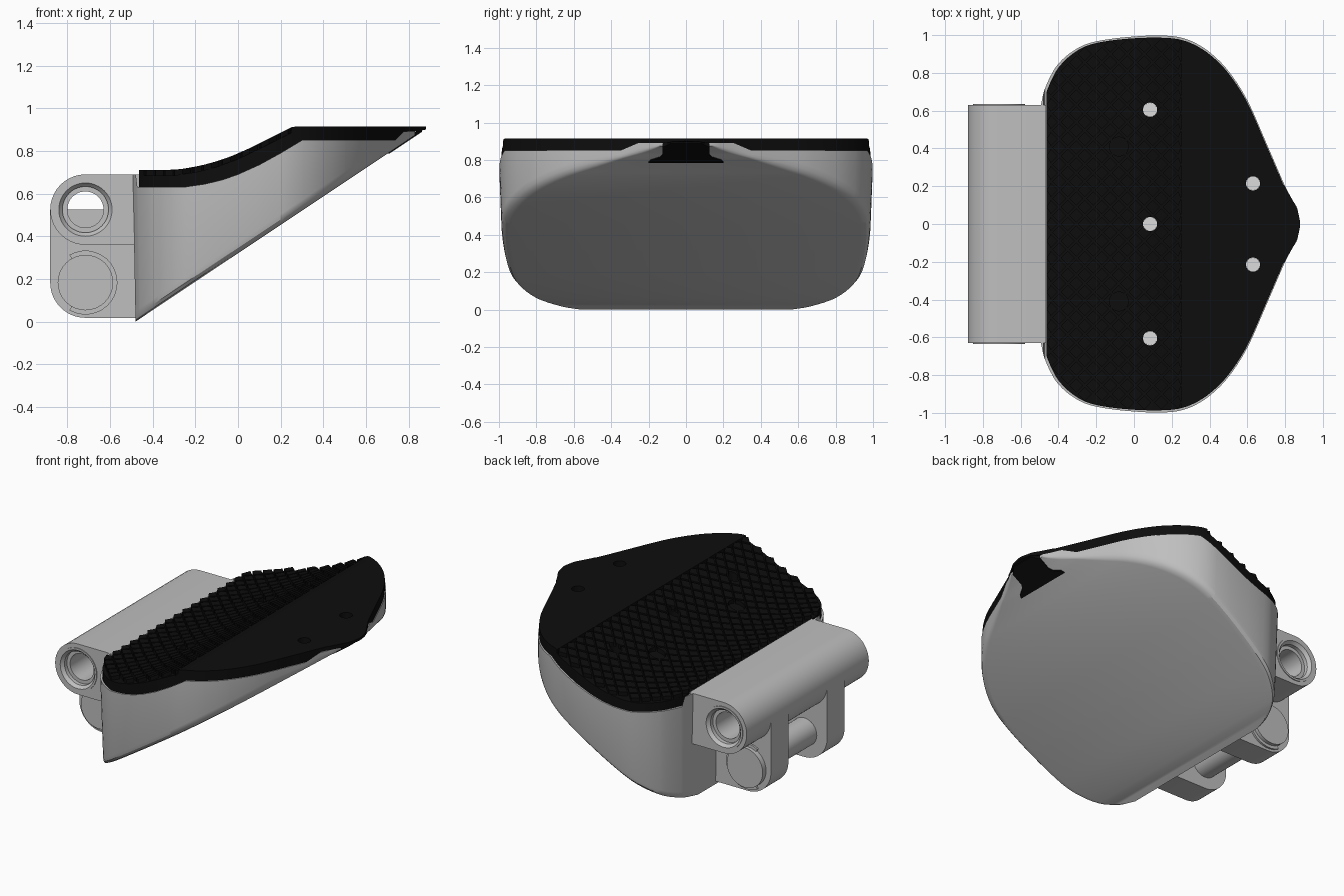
import bpy, bmesh, math
from mathutils import Matrix, Vector

if "Cube" in bpy.data.objects:
    bpy.data.objects.remove(bpy.data.objects["Cube"])


def material(name, v):
    m = bpy.data.materials.new(name)
    m.use_nodes = True
    m.diffuse_color = (v, v, v, 1)
    m.node_tree.nodes["Principled BSDF"].inputs["Base Color"].default_value = (v, v, v, 1)
    return m


GREY = material("light grey", 0.52)
PALE = material("pale grey", 0.72)
BLACK = material("rubber black", 0.004)


def finish(name, bm, mat, smooth=True):
    bmesh.ops.recalc_face_normals(bm, faces=bm.faces)
    me = bpy.data.meshes.new(name)
    bm.to_mesh(me)
    bm.free()
    me.materials.append(mat)
    ob = bpy.data.objects.new(name, me)
    bpy.context.collection.objects.link(ob)
    if smooth:
        bpy.ops.object.select_all(action='DESELECT')
        ob.select_set(True)
        bpy.context.view_layer.objects.active = ob
        bpy.ops.object.shade_smooth_by_angle(angle=math.radians(30))
    return ob


def linear(knots, x):
    if x <= knots[0][0]:
        return knots[0][1]
    for (a, p), (b, q) in zip(knots, knots[1:]):
        if x <= b:
            return p + (q - p) * (x - a) / (b - a)
    return knots[-1][1]


def curved(knots, x):
    # Hermite curve through the knots
    n = len(knots)

    def slope(i):
        a, b = knots[max(i - 1, 0)], knots[min(i + 1, n - 1)]
        return (b[1] - a[1]) / (b[0] - a[0])
    x = min(max(x, knots[0][0]), knots[-1][0])
    i = max(k for k in range(n - 1) if knots[k][0] <= x)
    (a, p), (b, q) = knots[i], knots[i + 1]
    h = b - a
    t = (x - a) / h
    return ((1 + 2 * t) * (1 - t) ** 2 * p + t * (1 - t) ** 2 * h * slope(i)
            + t * t * (3 - 2 * t) * q + t * t * (t - 1) * h * slope(i + 1))


# Half width of the plan outline, seat height and pad top along x
WIDTH = [(-.48, .63), (-.46, .72), (-.4, .84), (-.3, .93), (-.2, .97), (0, .995), (.2, .995),
         (.3, .97), (.4, .91), (.5, .81), (.6, .655), (.7, .43), (.8, .2), (.84, .125),
         (.865, .08), (.88, .01)]
SEAT = [(-.46, .63), (-.25, .63), (-.15, .645), (-.07, .665), (0, .69), (.1, .735), (.2, .79),
        (.3, .85), (.735, .85), (.775, .89)]
TOP = [(-.46, .71), (-.3, .71), (-.2, .725), (-.1, .75), (0, .787), (.1, .835), (.2, .885),
       (.26, .915)]
GRIP_END = .25


def slope_z(x):
    return .667 * (x + .48)


def stations(a, b, n, extra=()):
    xs = {round(a + (b - a) * i / n, 4) for i in range(n + 1)}
    return sorted(xs | {e for e in extra if a < e < b})


def loft(sections):
    bm = bmesh.new()
    rings = [[bm.verts.new(p) for p in s] for s in sections]
    for r, s in zip(rings, rings[1:]):
        for i in range(len(r)):
            j = (i + 1) % len(r)
            bm.faces.new((r[i], r[j], s[j], s[i]))
    bm.faces.new(rings[0])
    bm.faces.new(rings[-1])
    return bm


def mirrored(x, half):
    return [Vector((x, y, z)) for y, z in half] + [Vector((x, -y, z)) for y, z in reversed(half)]


# Wedge body with a sloped underside
def body_section(x):
    zt = .69 if x < -.465 else linear(SEAT, x)
    zb, w = min(slope_z(x), zt - .004), curved(WIDTH, x)
    r = min(.05, (zt - zb) / 2, w / 3)
    ring = mirrored(x, [(w, zt), (w, zb + r), (w - .1 * r, zb + .5 * r),
                        (w - .4 * r, zb + .15 * r), (w - r, zb)])
    for v in ring:
        v.y *= min(1, .97 + .04 * v.z)
        v.x -= .04 * v.z * max(0, -x)
    return ring


knots = [k[0] for k in WIDTH + SEAT]
finish("wedge_body", loft([body_section(x) for x in
       stations(-.48, .83, 60, knots + [-.477, -.466, -.45])]), GREY)


# Rubber pad, lowered where the grip blocks stand
def pad_section(x):
    w = curved(WIDTH, x) - .012 * (x < .8)
    low = max(linear(SEAT, x), min(slope_z(x), .9) if x > .83 else 0)
    top = linear(TOP, x) - (.025 if x < GRIP_END else 0)
    return mirrored(x, [(max(w, .008), top), (max(w, .008), low)])


pad = finish("rubber_pad", loft([pad_section(x) for x in
             stations(-.463, .88, 60, knots + [GRIP_END - .001, GRIP_END])]), BLACK)

# Diamond grip blocks
bm = bmesh.new()
STEP, HALF = .045, .037
for row in range(16):
    cx = -.44 + STEP * row
    for col in range(-11, 12):
        cy = 2 * STEP * (col + .5 * (row % 2))
        if abs(cy) > curved(WIDTH, cx) - .03:
            continue
        low, high = [], []
        for dx, dy in ((HALF, 0), (0, HALF), (-HALF, 0), (0, -HALF)):
            x = min(max(cx + dx, -.463), GRIP_END)
            w = curved(WIDTH, x) - .012
            y = min(max(cy + dy, -w), w)
            z = linear(TOP, x)
            low.append(bm.verts.new((x, y, z - .035)))
            high.append(bm.verts.new((x, y, z)))
        bm.faces.new(low)
        bm.faces.new(high)
        for i in range(4):
            j = (i + 1) % 4
            bm.faces.new((low[i], low[j], high[j], high[i]))
grip = finish("grip_blocks", bm, BLACK, False)


def cylinder(bm, centre, r, depth, axis='Z', seg=32):
    turn = Matrix.Rotation(math.pi / 2, 4, 'X') if axis == 'Y' else Matrix()
    bmesh.ops.create_cone(bm, cap_ends=True, segments=seg, radius1=r, radius2=r, depth=depth,
                          matrix=Matrix.Translation(centre) @ turn)


def cut(target, cutter):
    cutter.hide_render = True
    cutter.hide_set(True)
    m = target.modifiers.new("cut", 'BOOLEAN')
    m.operation, m.solver, m.object = 'DIFFERENCE', 'EXACT', cutter


# Screw holes, screws and shallow dimples
HOLES = [(.085, .605), (.085, 0), (.085, -.605), (.63, .215), (.63, -.215)]
holes, screws, dimples = bmesh.new(), bmesh.new(), bmesh.new()
for x, y in HOLES:
    cylinder(holes, (x, y, .85), .038, .7)
    cylinder(screws, (x, y, linear(SEAT, x)), .0375, .05)
for y in (-.41, .41):
    cylinder(dimples, (-.08, y, .8), .05, .3)
hole_cutter = finish("hole_cutter", holes, BLACK, False)
cut(pad, hole_cutter)
cut(grip, hole_cutter)
cut(grip, finish("dimple_cutter", dimples, BLACK, False))
finish("screws", screws, PALE)


def prism(name, outline, y0, y1, mat):
    bm = bmesh.new()
    f = bm.faces.new([bm.verts.new((x, y0, z)) for x, z in outline])
    ext = bmesh.ops.extrude_face_region(bm, geom=[f])["geom"]
    bmesh.ops.translate(bm, vec=(0, y1 - y0, 0), verts=[v for v in ext if isinstance(v, bmesh.types.BMVert)])
    return finish(name, bm, mat)


def arc(cx, cz, r, a, b, n=20):
    angles = [math.radians(a + (b - a) * i / n) for i in range(n + 1)]
    return [(cx + r * math.cos(t), cz + r * math.sin(t)) for t in angles]


# Toe insert wrapping onto the underside
half = [(.705, .2), (.722, .19), (.745, .14), (.765, .125), (.83, .125), (.862, .08)]
bm = bmesh.new()
f = bm.faces.new([bm.verts.new((x, y, slope_z(x) - .006)) for x, y in
                  half + [(x, -y) for x, y in reversed(half)]])
ext = bmesh.ops.extrude_face_region(bm, geom=[f])["geom"]
bmesh.ops.translate(bm, vec=(0, 0, .02), verts=[v for v in ext if isinstance(v, bmesh.types.BMVert)])
finish("toe_insert", bm, BLACK, False)

# Hinge barrel with a through bore
HX, BZ, PZ, R = -.715, .525, .183, .165
barrel = prism("hinge_barrel", arc(HX, BZ, R, 90, 270) + [(-.465, BZ - R), (-.465, BZ + R)],
               -.63, .63, GREY)
bm = bmesh.new()
cylinder(bm, (HX, 0, BZ), .137, 1.6, 'Y', 48)
cut(barrel, finish("bore_cutter", bm, GREY, False))

# Bushing lining the bore, with stepped ends
end = [(.085, .59), (.108, .59), (.108, .615), (.118, .625), (.125, .635), (.138, .635)]
ring = end + [(r, -y) for r, y in reversed(end)]
SEG = 48
sections = []
for i in range(SEG):
    t = 2 * math.pi * i / SEG
    sections.append([(HX + r * math.cos(t), y, BZ + r * math.sin(t)) for r, y in ring])
bm = bmesh.new()
rows = [[bm.verts.new(p) for p in s] for s in sections]
for i in range(SEG):
    a, b = rows[i], rows[(i + 1) % SEG]
    for j in range(len(ring)):
        k = (j + 1) % len(ring)
        bm.faces.new((a[j], a[k], b[k], b[j]))
finish("bore_bushing", bm, GREY)

# Lower lugs, pin, pin heads and retaining clips
lug = arc(HX, PZ, R, 180, 270) + [(-.47, PZ - R), (-.47, BZ), (HX - R, BZ)]
clip = arc(HX, PZ, .15, -120, 120) + arc(HX, PZ, .1, 120, -120)
bm = bmesh.new()
cylinder(bm, (HX, 0, PZ), .09, .7, 'Y')
finish("hinge_pin", bm, GREY)
for side, s in (("left", 1), ("right", -1)):
    prism("lug_" + side, lug, s * .2, s * .38, GREY)
    prism("clip_" + side, clip, s * .375, s * .392, GREY)
    bm = bmesh.new()
    cylinder(bm, (HX, s * .39, PZ), .13, .05, 'Y')
    finish("pin_head_" + side, bm, GREY)
